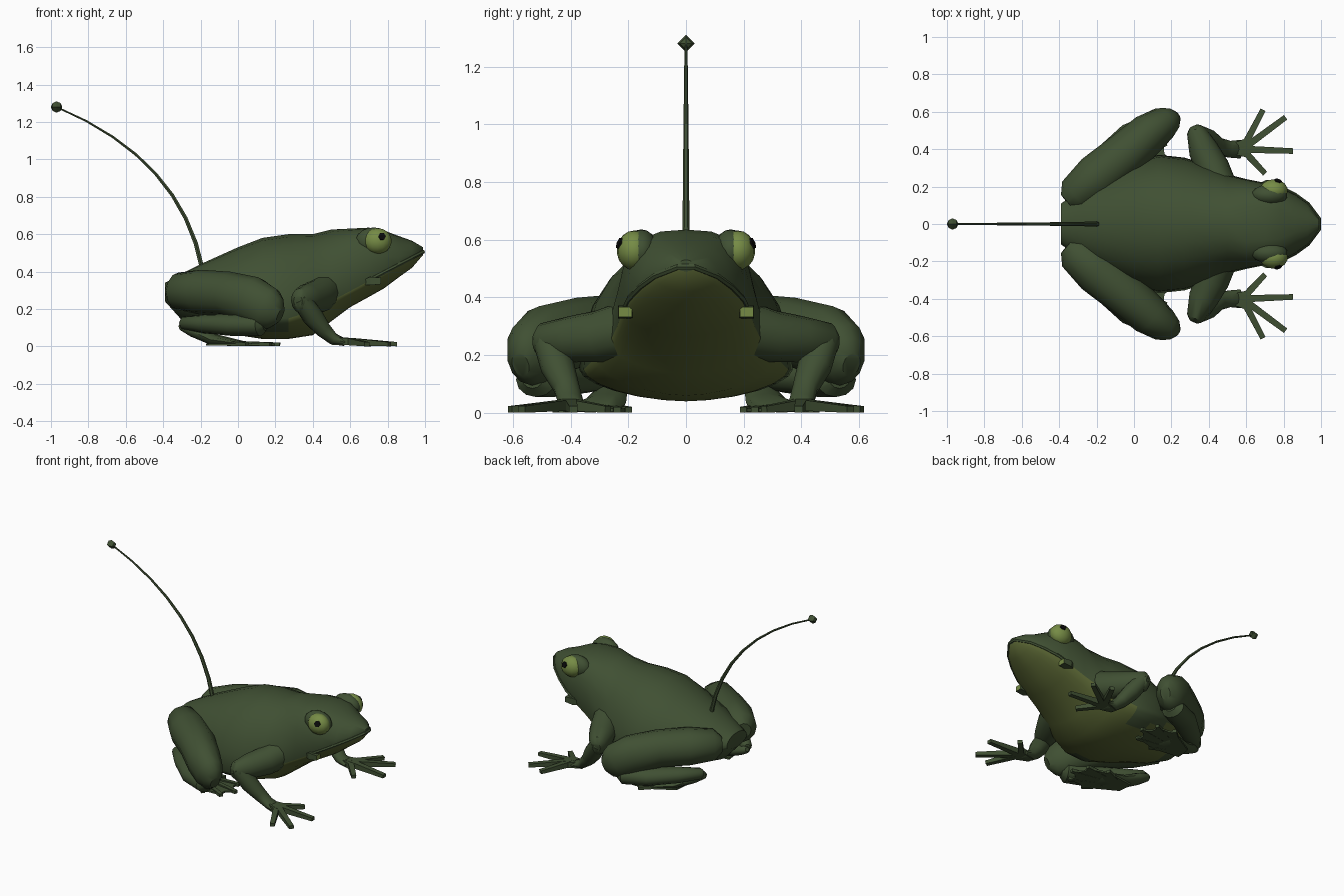
import bpy, bmesh, math
from mathutils import Vector

cube = bpy.data.objects.get("Cube")
if cube:
    bpy.data.objects.remove(cube, do_unlink=True)


def material(name, *rgb):
    mat = bpy.data.materials.new(name)
    mat.use_nodes = True
    mat.diffuse_color = (*rgb, 1)
    shader = mat.node_tree.nodes["Principled BSDF"]
    shader.inputs["Base Color"].default_value = (*rgb, 1)
    shader.inputs["Roughness"].default_value = .8
    return mat


SKIN = material("dark green skin", .051, .08, .033)
BELLY = material("olive belly", .1, .13, .033)
EYE = material("light green eye", .18, .26, .06)
PUPIL = material("black pupil", .003, .003, .003)


def finish(bm, name, mats, angle=40):
    bmesh.ops.recalc_face_normals(bm, faces=bm.faces)
    mesh = bpy.data.meshes.new(name)
    bm.to_mesh(mesh)
    bm.free()
    obj = bpy.data.objects.new(name, mesh)
    bpy.context.collection.objects.link(obj)
    for mat in mats:
        mesh.materials.append(mat)
    bpy.ops.object.select_all(action="DESELECT")
    bpy.context.view_layer.objects.active = obj
    obj.select_set(True)
    bpy.ops.object.shade_smooth_by_angle(angle=math.radians(angle))
    return obj


def skin_rings(bm, rings):
    """Bridge rings of points, cap both ends, tag the second half of each ring."""
    loops = [[bm.verts.new(point) for point in ring] for ring in rings]
    count = len(loops[0])
    for near, far in zip(loops, loops[1:]):
        for k in range(count):
            nxt = (k + 1) % count
            face = bm.faces.new((near[k], near[nxt], far[nxt], far[k]))
            face.tag = k >= count // 2
    bm.faces.new(loops[0])
    bm.faces.new(loops[-1])


def tube(name, points, side=1, sides=10, mat=SKIN, angle=40, turn=0):
    """Oval tube through (x, y, z, half width, half height) points."""
    path = [Vector((p[0], p[1] * side, p[2])) for p in points]
    rings = []
    for i, centre in enumerate(path):
        along = path[min(i + 1, len(path) - 1)] - path[max(i - 1, 0)]
        across = along.cross(Vector((0, 0, 1))).normalized() * points[i][3]
        up = across.cross(along).normalized() * points[i][4]
        turns = [turn + math.tau * k / sides for k in range(sides)]
        rings.append([centre + across * math.cos(t) + up * math.sin(t) for t in turns])
    bm = bmesh.new()
    skin_rings(bm, rings)
    return finish(bm, name, [mat], angle)


def rounded_tip(end, inner):
    """Smaller ring just beyond the end of a limb."""
    centre = Vector(end[:3])
    width, height = end[3:]
    out = (centre - Vector(inner[:3])).normalized() * min(width, height) / 2
    return (*(centre + out), width / 2, height / 2)


def limb(name, side, *points):
    first = rounded_tip(points[0], points[1])
    last = rounded_tip(points[-1], points[-2])
    return tube(name, [first, *points, last], side, 12)


def bar(name, side, *points):
    """Square-edged tube."""
    return tube(name, points, side, 4, angle=20, turn=math.pi / 4)


def ellipsoid(name, centre, radii, mat):
    bm = bmesh.new()
    bmesh.ops.create_uvsphere(bm, u_segments=14, v_segments=9, radius=1)
    for vert in bm.verts:
        vert.co = Vector([c + r * q for c, r, q in zip(centre, radii, vert.co)])
    return finish(bm, name, [mat])


def plate(name, side, outline, bottom, top):
    """Flat plate from an outline seen from above."""
    bm = bmesh.new()
    skin_rings(bm, [[(x, y * side, z) for x, y in outline] for z in (bottom, top)])
    return finish(bm, name, [SKIN], 20)


def widest_height(x):
    """Height of the edge between back and belly, which becomes the mouth line."""
    return max(.15, .18 - x / 4, .5 + .53 * (x - .985))


# Body and head stations: x, top, bottom, half width
BODY = [
    (-.39, .34, .24, .11), (-.3, .39, .14, .17), (-.2, .44, .1, .24),
    (0, .53, .06, .33), (.13, .58, .04, .37), (.27, .6, .04, .355),
    (.4, .6, .06, .315), (.5, .625, .135, .265), (.6, .63, .21, .24),
    (.7, .635, .265, .22), (.78, .62, .31, .2), (.86, .59, .37, .16),
    (.93, .565, .42, .11), (.99, .53, .49, .03),
]
SEGMENTS = 24


def signed_power(value, exponent):
    return math.copysign(abs(value) ** exponent, value)


def body_ring(x, top, bottom, half_width):
    middle = widest_height(x)
    ring = []
    for k in range(SEGMENTS):
        turn = math.tau * k / SEGMENTS
        c, s = math.cos(turn), math.sin(turn)
        # the skull is boxier than the back, the belly more pointed
        bulge = 1.15 if s <= 0 else .68 if .55 < x < .8 else .95
        height = top - middle if s > 0 else middle - bottom
        ring.append((x, half_width * signed_power(c, bulge),
                     middle + height * signed_power(s, bulge)))
    return ring


bm = bmesh.new()
skin_rings(bm, [body_ring(*station) for station in BODY])
for face in bm.faces:
    spot = face.calc_center_median()
    if face.tag and spot.x > -.15 and (spot.x > .2 or abs(spot.y) < .27):
        face.material_index = 1
finish(bm, "body", [SKIN, BELLY], 50)

# Upper lip running around the mouth
LIP = .011
jaw = [(x, width - LIP / 3, widest_height(x) + LIP / 3, LIP, LIP)
       for x, top, bottom, width in BODY if x >= .7]
other_jaw = [(x, -y, *rest) for x, y, *rest in reversed(jaw)]
tube("upper_lip", jaw + other_jaw, sides=6)

# Curved tail stalk with faceted tip
root, bend, tip = Vector((-.19, 0, .41)), Vector((-.3, 0, 1)), Vector((-.97, 0, 1.28))
stalk = []
for i in range(9):
    t = i / 8
    spot = root.lerp(bend, t).lerp(bend.lerp(tip, t), t)
    radius = .014 - t / 110
    stalk.append((*spot, radius, radius))
tube("tail_stalk", stalk, sides=6)
ball = []
for i in range(5):
    turn = math.pi * i / 4
    radius = max(.03 * math.sin(turn), .002)
    ball.append((tip.x - .03 * math.cos(turn), 0, tip.z, radius, radius))
tube("tail_tip", ball, sides=4, angle=20)

for side, word in ((1, "left"), (-1, "right")):
    # Eye, brow, pupil
    ellipsoid(word + "_brow", (.725, .155 * side, .563), (.098, .058, .073), SKIN)
    ellipsoid(word + "_eye", (.747, .18 * side, .563), (.076, .06, .069), EYE)
    spot, facing = Vector((.77, .231, .588)), Vector((.25, .88, .35))
    disc = [(*(spot + facing * depth), .021, .021) for depth in (-.004, .004)]
    tube(word + "_pupil", disc, side, 6, PUPIL)

    # Mouth corner with pale front face
    corner = bar(word + "_mouth_corner", side, (.67, .2, .34, .02, .015),
                 (.71, .21, .35, .036, .032), (.765, .21, .35, .033, .024))
    corner.data.materials.append(EYE)
    for face in corner.data.polygons:
        if face.normal.x > .8:
            face.material_index = 1

    # Hind leg
    limb(word + "_thigh", side,
         (-.32, .15, .295, .1, .1), (-.2, .25, .29, .125, .12),
         (-.05, .37, .28, .12, .12), (.08, .485, .245, .11, .13),
         (.16, .54, .2, .09, .12), (.2, .56, .18, .065, .09))
    limb(word + "_shin", side,
         (.12, .52, .115, .075, .06), (-.02, .46, .115, .08, .06),
         (-.18, .34, .12, .06, .05), (-.29, .25, .125, .035, .035))
    limb(word + "_hind_foot", side,
         (-.3, .23, .11, .03, .025), (-.24, .25, .085, .05, .035),
         (-.13, .28, .036, .075, .032), (.02, .32, .016, .1, .014))

    # Webbed toes fanned out from the ankle
    ankle = Vector((-.14, .28))
    web = [(-.17, .23)]
    for half_step in range(9):
        i = half_step / 2
        turn = .29 * i - .42
        reach = .37 - .035 * (i - 2.2) ** 2
        ray = Vector((math.cos(turn), math.sin(turn)))
        if half_step % 2:
            web.append(ankle + ray * (reach - .05))
        else:
            web.append(ankle + ray * (reach - .015))
            bar(f"{word}_hind_toe_{half_step // 2}", side,
                (*ankle, .02, .02, .02), (*(ankle + ray * reach), .011, .018, .014))
    web.append((-.16, .33))
    plate(word + "_hind_web", side, web, .004, .016)

    # Front leg
    limb(word + "_upper_arm", side,
         (.46, .2, .29, .09, .1), (.42, .3, .265, .09, .09),
         (.37, .4, .255, .08, .08), (.33, .5, .245, .05, .065))
    limb(word + "_forearm", side,
         (.33, .48, .26, .055, .05), (.4, .445, .16, .06, .056),
         (.455, .415, .09, .046, .044), (.51, .4, .04, .045, .032),
         (.57, .4, .022, .05, .02))
    wrist, palm = Vector((.51, .4)), Vector((.58, .4))
    for i, tip_spot in enumerate([(.7, .27), (.85, .39), (.81, .57), (.69, .61)]):
        finger = Vector(tip_spot)
        knuckle = palm.lerp(finger, .2)
        bar(f"{word}_finger_{i}", side, (*wrist, .03, .03, .03),
            (*knuckle, .025, .026, .026), (*finger, .012, .021, .016))
